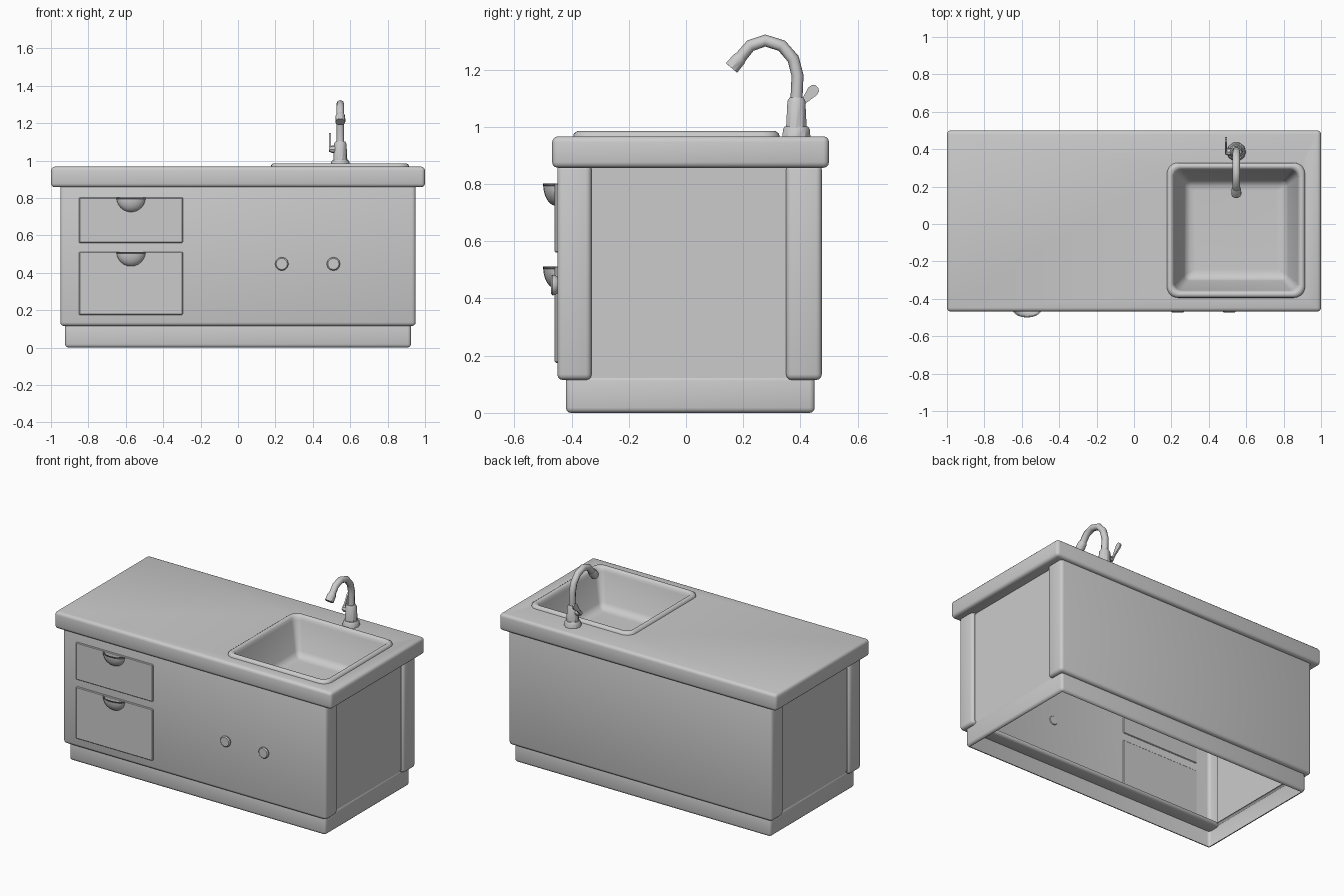
import bpy, bmesh, math
from mathutils import Vector, Matrix

if "Cube" in bpy.data.objects:
    bpy.data.objects.remove(bpy.data.objects["Cube"])


def finish(name, bm, smooth=35):
    bmesh.ops.recalc_face_normals(bm, faces=bm.faces[:])
    me = bpy.data.meshes.new(name)
    bm.to_mesh(me)
    bm.free()
    ob = bpy.data.objects.new(name, me)
    bpy.context.collection.objects.link(ob)
    bpy.ops.object.select_all(action='DESELECT')
    ob.select_set(True)
    bpy.context.view_layer.objects.active = ob
    bpy.ops.object.shade_smooth_by_angle(angle=math.radians(smooth))
    return ob


def box(name, lo, hi, bevel=0.0, segs=3, drop=()):
    """Bevelled box; faces whose normal matches a drop direction are left open."""
    lo, hi = Vector(lo), Vector(hi)
    bm = bmesh.new()
    bmesh.ops.create_cube(bm, size=1)
    for v in bm.verts:
        v.co = Vector([(lo[i] + hi[i]) / 2 + v.co[i] * (hi[i] - lo[i]) for i in range(3)])
    if bevel:
        bmesh.ops.bevel(bm, geom=bm.edges[:], offset=bevel, segments=segs,
                        profile=0.5, affect='EDGES')
    bm.normal_update()
    gone = [f for f in bm.faces if any(f.normal.dot(Vector(d)) > 0.999 for d in drop)]
    bmesh.ops.delete(bm, geom=gone, context='FACES')
    return finish(name, bm)


def loft(name, rings, cap_start=True, cap_end=True, smooth=35):
    bm = bmesh.new()
    loops = [[bm.verts.new(p) for p in r] for r in rings]
    n = len(loops[0])
    for a, b in zip(loops, loops[1:]):
        for i in range(n):
            bm.faces.new((a[i], a[(i + 1) % n], b[(i + 1) % n], b[i]))
    if cap_start:
        bm.faces.new(loops[0])
    if cap_end:
        bm.faces.new(loops[-1])
    return finish(name, bm, smooth)


def sweep(name, pts, radii, sides=10, smooth=35):
    """Round tube through points, one radius per point."""
    pts = [Vector(p) for p in pts]
    rings = []
    for i, p in enumerate(pts):
        t = (pts[min(i + 1, len(pts) - 1)] - pts[max(i - 1, 0)]).normalized()
        u = Vector((0, 0, 1)) if abs(t.x) > 0.9 else Vector((1, 0, 0))
        w = t.cross(u).normalized()
        rings.append([p + radii[i] * (math.cos(a) * u + math.sin(a) * w)
                      for a in (2 * math.pi * k / sides for k in range(sides))])
    return loft(name, rings, smooth=smooth)


def rounded_rect(x0, x1, y0, y1, r, z, seg=5):
    out = []
    corners = ((x1 - r, y1 - r), (x0 + r, y1 - r), (x0 + r, y0 + r), (x1 - r, y0 + r))
    for q, (cx, cy) in enumerate(corners):
        for k in range(seg + 1):
            a = math.pi / 2 * (q + k / seg)
            out.append((cx + r * math.cos(a), cy + r * math.sin(a), z))
    return out


# cabinet: open plinth, front and back shells, recessed side panels
box("plinth", (-.925, -.42, 0), (.925, .45, .13), .018, drop=((0, 0, 1), (0, 0, -1)))
box("front_panel", (-.95, -.45, .115), (.95, -.33, .87), .02, drop=((0, 1, 0),))
box("back_panel", (-.95, .35, .115), (.95, .475, .87), .02, drop=((0, -1, 0),))
for side, s in (("left", -1), ("right", 1)):
    others = ((-s, 0, 0), (0, 1, 0), (0, -1, 0), (0, 0, 1), (0, 0, -1))
    xs = sorted((s * .922, s * .90))
    box(side + "_side_panel", (xs[0], -.345, .115), (xs[1], .365, .87), drop=others)

# countertop with an opening for the basin
counter = box("countertop", (-1, -.468, .857), (1, .5, .967), .02)
cutter = box("basin_cutter", (.205, -.365, .8), (.885, .295, 1.1))
cutter.hide_render = True
cutter.hide_viewport = True
cut = counter.modifiers.new("opening", 'BOOLEAN')
cut.operation = 'DIFFERENCE'
cut.object = cutter
cut.solver = 'EXACT'

# sink: rim and tapered basin lofted from rounded rectangles (inset, z, radius)
profile = ((0, .964, .06), (.003, .977, .058), (.014, .985, .052), (.026, .984, .048),
           (.036, .974, .044), (.04, .955, .042), (.092, .785, .03), (.102, .765, .026),
           (.125, .752, .015), (.15, .75, .01))
loft("sink", [rounded_rect(.175 + i, .915 - i, -.395 + i, .328 - i, r, z)
              for i, z, r in profile], cap_start=False, smooth=50)

# drawers with cup pulls
for name, z0, z1 in (("upper", .56, .802), ("lower", .175, .512)):
    box(name + "_drawer", (-.85, -.459, z0), (-.295, -.445, z1), .004, 1)
    bm = bmesh.new()
    bmesh.ops.create_uvsphere(bm, u_segments=20, v_segments=12, radius=1)
    for no in ((0, 0, 1), (0, 1, 0)):
        bmesh.ops.bisect_plane(bm, geom=bm.verts[:] + bm.edges[:] + bm.faces[:],
                               plane_co=(0, 0, 0), plane_no=no, clear_outer=True)
    bm.transform(Matrix.Translation((-.572, -.455, z1)) @ Matrix.Diagonal((.079, .045, .078, 1)))
    pull = finish(name + "_cup_pull", bm)
    sol = pull.modifiers.new("thickness", 'SOLIDIFY')
    sol.thickness = .008
    sol.offset = -1

# door knobs
for i, x in enumerate((.234, .51)):
    sweep(f"knob_{i + 1}", [(x, y, .447) for y in (-.446, -.458, -.466, -.472)],
          (.026, .035, .036, .03), 12)

# faucet
fx, fy = .547, .386
sweep("faucet_base", [(fx, fy, z) for z in (.96, .992, 1.002)], (.052, .049, .042), 10)
sweep("faucet_body", [(fx, fy, z) for z in (.995, 1.09, 1.102)], (.038, .033, .026), 10)
neck = ((.386, 1.09), (.39, 1.18), (.375, 1.238), (.335, 1.284), (.277, 1.302),
        (.225, 1.284), (.198, 1.252), (.175, 1.225))
sweep("faucet_spout", [(fx, y, z) for y, z in neck], [.021] * len(neck), 8, 50)
sweep("spout_nozzle", [(fx, .193, 1.246), (fx, .185, 1.237), (fx, .159, 1.206)],
      (.022, .026, .027), 10)
sweep("lever_stub", [(x, fy, 1.06) for x in (fx, .502, .492)], (.02, .02, .015), 8)

# lever: thin flared paddle leaning back
along, across = Vector((0, .66, .75)), Vector((0, .75, -.66))
outline = ((-.012, .009), (.03, .008), (.06, .014), (.085, .02), (.1, .017), (.108, .008))
pts = [along * d + across * w for d, w in outline]
pts += [along * d - across * w for d, w in reversed(outline)]
loft("faucet_lever", [[Vector((x, fy, 1.06)) + p for p in pts] for x in (.486, .496)])
